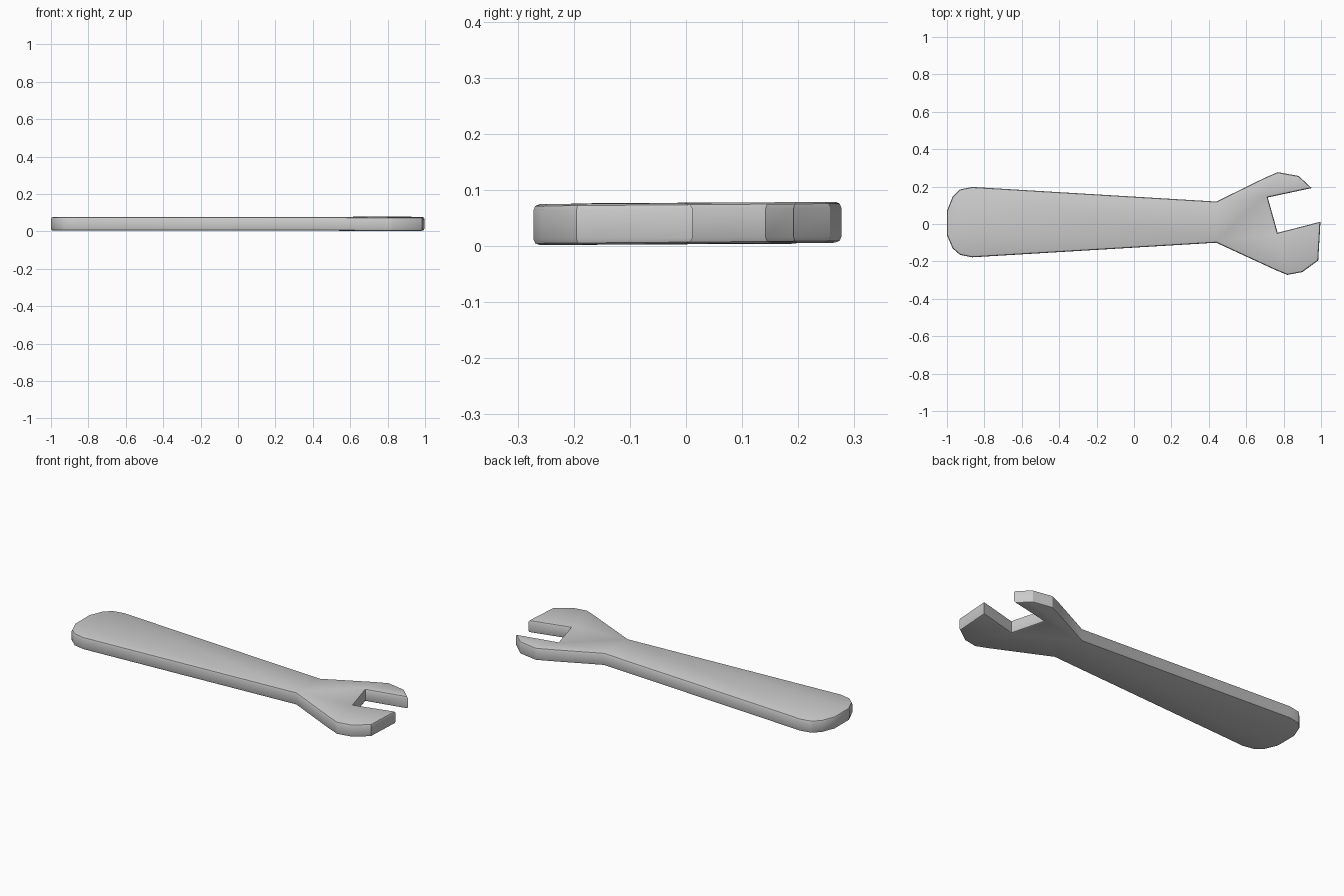
import bpy, bmesh, math

if "Cube" in bpy.data.objects:
    bpy.data.objects.remove(bpy.data.objects["Cube"])

# Outline seen from above: rounded handle end, lower jaw, notch, upper jaw
outline = [(-1, 0.07), (-1, -0.06), (-0.97, -0.13), (-0.93, -0.165), (-0.865, -0.178),
           (0.44, -0.10), (0.75, -0.243), (0.82, -0.272), (0.90, -0.257), (0.985, -0.195),
           (0.997, 0.012), (0.768, -0.055 + 0.008), (0.715, 0.142), (0.95, 0.192),
           (0.88, 0.257), (0.768, 0.277), (0.695, 0.245), (0.44, 0.12),
           (-0.865, 0.198), (-0.93, 0.185), (-0.97, 0.145)]
BOTTOM, TOP = 0.004, 0.077

bm = bmesh.new()
face = bm.faces.new([bm.verts.new((x, y, BOTTOM)) for x, y in outline])
ext = bmesh.ops.extrude_face_region(bm, geom=[face], use_keep_orig=True)
for v in ext["geom"]:
    if isinstance(v, bmesh.types.BMVert):
        v.co.z = TOP
bmesh.ops.recalc_face_normals(bm, faces=bm.faces)

# Softened rims on both flat sides
rims = [e for e in bm.edges if abs(e.verts[0].co.z - e.verts[1].co.z) < 1e-5]
bmesh.ops.bevel(bm, geom=rims, offset=0.011, segments=2, profile=0.5, affect='EDGES')

# The head leans very slightly across its width
for v in bm.verts:
    if v.co.x > 0.46:
        v.co.z += 0.008 * v.co.y

mesh = bpy.data.meshes.new("wrench")
bm.to_mesh(mesh)
bm.free()
wrench = bpy.data.objects.new("wrench", mesh)
bpy.context.collection.objects.link(wrench)
bpy.context.view_layer.objects.active = wrench
wrench.select_set(True)
bpy.ops.object.shade_smooth_by_angle(angle=math.radians(30))
